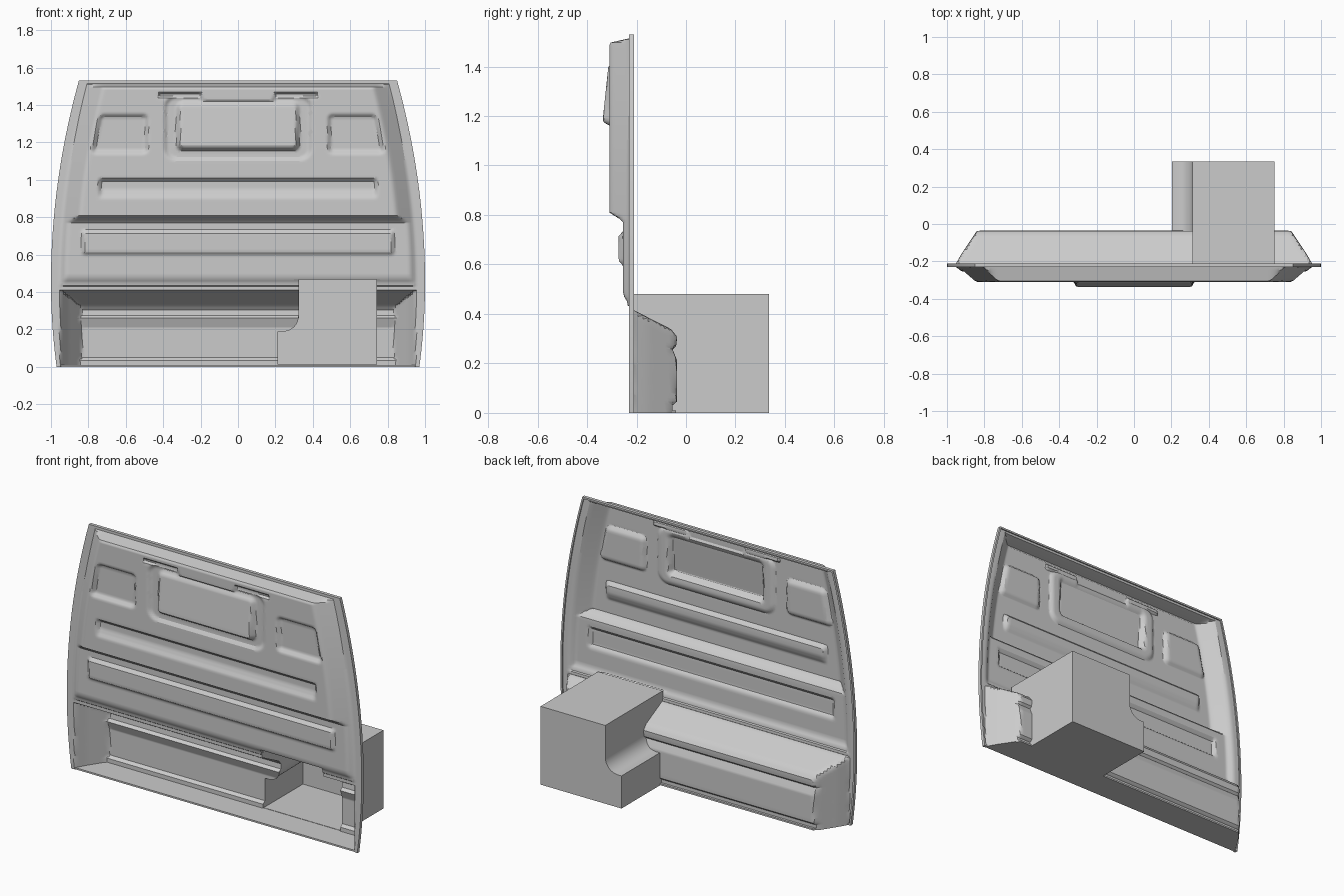
import bpy, bmesh, math
from mathutils import Vector

if "Cube" in bpy.data.objects:
    bpy.data.objects.remove(bpy.data.objects["Cube"])

FLANGE = -0.23
HEIGHT = 1.53
# Vertical centre section of the panel: (z, y)
SECTION = [(0, -.065), (.035, -.065), (.05, -.047), (.21, -.047), (.26, -.067), (.275, -.05),
           (.305, -.047), (.33, -.068), (.405, -.215), (.41, -.23), (.43, -.23), (.435, -.236),
           (.45, -.238), (.47, -.25), (.49, -.255), (.77, -.255), (.785, -.27), (.81, -.31),
           (1.485, -.31), (1.497, -.304), (1.514, -.23), (HEIGHT, -.23)]
# Depth of the lower recess against |x|
RECESS_SIDE = [(.83, .19), (.91, .07), (.95, 0)]


def lerp_table(table, t):
    if t <= table[0][0]:
        return table[0][1]
    for (a, va), (b, vb) in zip(table, table[1:]):
        if t <= b:
            return va + (vb - va) * (t - a) / (b - a)
    return table[-1][1]


def smooth_min(a, b, k=.012):
    h = max(k - abs(a - b), 0) / k
    return min(a, b) - h * h * k / 4


def half_width(z):
    return 1 - (.128 if z > .45 else .15) * (z - .45) ** 2


def pressing(x, z, x0, x1, z0, z1, r=.03, edge=.02):
    """0..1 mask of a rounded rectangle with a soft sloping edge"""
    qx = abs(x - (x0 + x1) / 2) - (x1 - x0) / 2 + r
    qz = abs(z - (z0 + z1) / 2) - (z1 - z0) / 2 + r
    d = math.hypot(max(qx, 0), max(qz, 0)) + min(max(qx, qz), 0) - r
    t = min(max(-d / edge, 0), 1)
    return t * t * (3 - 2 * t)


def depth(x, z):
    """Front surface y of the pressed panel"""
    ax, y = abs(x), lerp_table(SECTION, z)
    if y > FLANGE:
        return FLANGE + min(y - FLANGE, lerp_table(RECESS_SIDE, ax))
    ramp = max(0, (half_width(z) - .05 - ax) * .9)
    out = FLANGE - max(0, smooth_min(FLANGE - y, ramp)) if y < FLANGE else FLANGE
    if z < .8:                                    # raised middle rib
        return out - .017 * pressing(ax, z, -.84, .84, .595, .735, .02, .022)
    # recessed long rib
    out += .022 * pressing(ax, z, -.75, .75, .895, 1.013, .02, .025) * min(1, max(0, (z - .89) / .06))
    # recessed side panels with a slanted outer edge
    slant = (1.35 - z) * .2 * max(0, (ax - .48) / .27)
    out += .02 * pressing(ax - slant, z, .475, .745, 1.135, 1.355, .03, .025)
    # U-shaped channel round the window, with two tabs at the top
    channel = pressing(ax, z, -.4, .4, 1.1, 1.455, .07, .025)
    channel *= 1 - pressing(ax, z, -.2, .2, 1.41, 1.6, .01, .02)
    tab = pressing(ax, z, .19, .43, 1.435, 1.47, .015, .015)
    out += .014 * max(channel, tab)
    # window blank, leaning forward at its lower edge
    m = pressing(ax, z, -.335, .335, 1.15, 1.425, .04, .03)
    lean = -.312 - .024 * min(1, max(0, (1.42 - z) / .23))
    return out + (lean - out) * m


def add_object(name, bm, thickness=0):
    me = bpy.data.meshes.new(name)
    bm.to_mesh(me)
    bm.free()
    ob = bpy.data.objects.new(name, me)
    bpy.context.collection.objects.link(ob)
    bpy.ops.object.select_all(action='DESELECT')
    ob.select_set(True)
    bpy.context.view_layer.objects.active = ob
    if thickness:
        mod = ob.modifiers.new("thickness", 'SOLIDIFY')
        mod.thickness, mod.offset = thickness, -1
        bpy.ops.object.modifier_apply(modifier=mod.name)
    bpy.ops.object.shade_smooth_by_angle(angle=math.radians(30))
    return ob


def extrude_verts(result):
    return [v for v in result['geom'] if isinstance(v, bmesh.types.BMVert)]


def box_outline(g=0.0, bottom=0.0):
    """L-shaped box section with a concave quarter-round step; g shrinks it"""
    r, xs = .085, .313 + g
    arc = [(xs - r + r * math.cos(a), .2 - g + r - r * math.sin(a))
           for a in [math.pi / 2 * i / 10 for i in range(11)]]
    return ([(.203 + g, bottom), (.752 - g, bottom), (.752 - g, .48 - g), (xs, .48 - g)]
            + arc + [(.203 + g, .2 - g)])


def inside(pts, x, z):
    hit = False
    for (ax, az), (bx, bz) in zip(pts, pts[1:] + pts[:1]):
        if (az > z) != (bz > z) and x < ax + (bx - ax) * (z - az) / (bz - az):
            hit = not hit
    return hit


def subdivide_outline(pts, step):
    out = []
    for (ax, az), (bx, bz) in zip(pts, pts[1:] + pts[:1]):
        n = max(1, math.ceil(math.hypot(bx - ax, bz - az) / step))
        out += [(ax + (bx - ax) * i / n, az + (bz - az) * i / n) for i in range(n)]
    return out


# Pressed partition panel
zs = [z for z, _ in SECTION]
for i in range(1, 150):
    z = HEIGHT * i / 150
    if min(abs(z - k) for k, _ in SECTION) > .004:
        zs.append(z)
zs.sort()
NX = 180
bm = bmesh.new()
rows = []
for z in zs:
    xs = [half_width(z) * (2 * i / NX - 1) for i in range(NX + 1)]
    rows.append([bm.verts.new((x, depth(x, z), z)) for x in xs])
for lo, hi in zip(rows, rows[1:]):
    for i in range(NX):
        bm.faces.new((lo[i], lo[i + 1], hi[i + 1], hi[i]))
# turned-back lip on the sides and top
rim = [e for e in bm.edges if e.is_boundary and max(v.co.z for v in e.verts) > .001]
r = bmesh.ops.extrude_edge_only(bm, edges=rim)
bmesh.ops.translate(bm, vec=(0, .02, 0), verts=extrude_verts(r))
bmesh.ops.recalc_face_normals(bm, faces=bm.faces)
if sum(f.normal.y * f.calc_area() for f in bm.faces) > 0:
    bmesh.ops.reverse_faces(bm, faces=bm.faces)
# opening into the box: cut along each outline segment, then drop the faces inside
hole = box_outline(.012, -.05)
for (ax, az), (bx, bz) in zip(hole, hole[1:] + hole[:1]):
    near = []
    for f in bm.faces:
        c = f.calc_center_median()
        if min(ax, bx) - .02 < c.x < max(ax, bx) + .02 and min(az, bz) - .02 < c.z < max(az, bz) + .02:
            near.append(f)
    geom = set(near) | {e for f in near for e in f.edges} | {v for f in near for v in f.verts}
    if near:
        bmesh.ops.bisect_plane(bm, geom=list(geom), dist=1e-5, plane_co=(ax, 0, az),
                               plane_no=Vector((bz - az, 0, ax - bx)).normalized())
centres = [(f, f.calc_center_median()) for f in bm.faces]
bmesh.ops.delete(bm, geom=[f for f, c in centres if inside(hole, c.x, c.z)], context='FACES')
add_object("partition_panel", bm, .011)

# Storage box behind the panel, open to the front and following the panel
BACK = .335
bm = bmesh.new()
pts = subdivide_outline(box_outline(), .012)
front = [bm.verts.new((x, max(depth(x, z) + .006, -.222), z)) for x, z in pts]
back = [bm.verts.new((x, BACK, z)) for x, z in pts]
n = len(pts)
for i in range(n):
    j = (i + 1) % n
    bm.faces.new((front[i], front[j], back[j], back[i]))
bm.faces.new(back[::-1])
bmesh.ops.recalc_face_normals(bm, faces=bm.faces)
if max(bm.faces, key=lambda f: f.calc_center_median().y).normal.y < 0:
    bmesh.ops.reverse_faces(bm, faces=bm.faces)
add_object("storage_box", bm, .012)

# Floor plate closing the recess
half = [(.97, -.225), (.97, -.21), (.945, -.21), (.91, -.145), (.835, -.04)]
bm = bmesh.new()
f = bm.faces.new([bm.verts.new((x, y, 0)) for x, y in half + [(-x, y) for x, y in half[::-1]]])
r = bmesh.ops.extrude_face_region(bm, geom=[f])
bmesh.ops.translate(bm, vec=(0, 0, .01), verts=extrude_verts(r))
bmesh.ops.recalc_face_normals(bm, faces=bm.faces)
add_object("floor_plate", bm)
